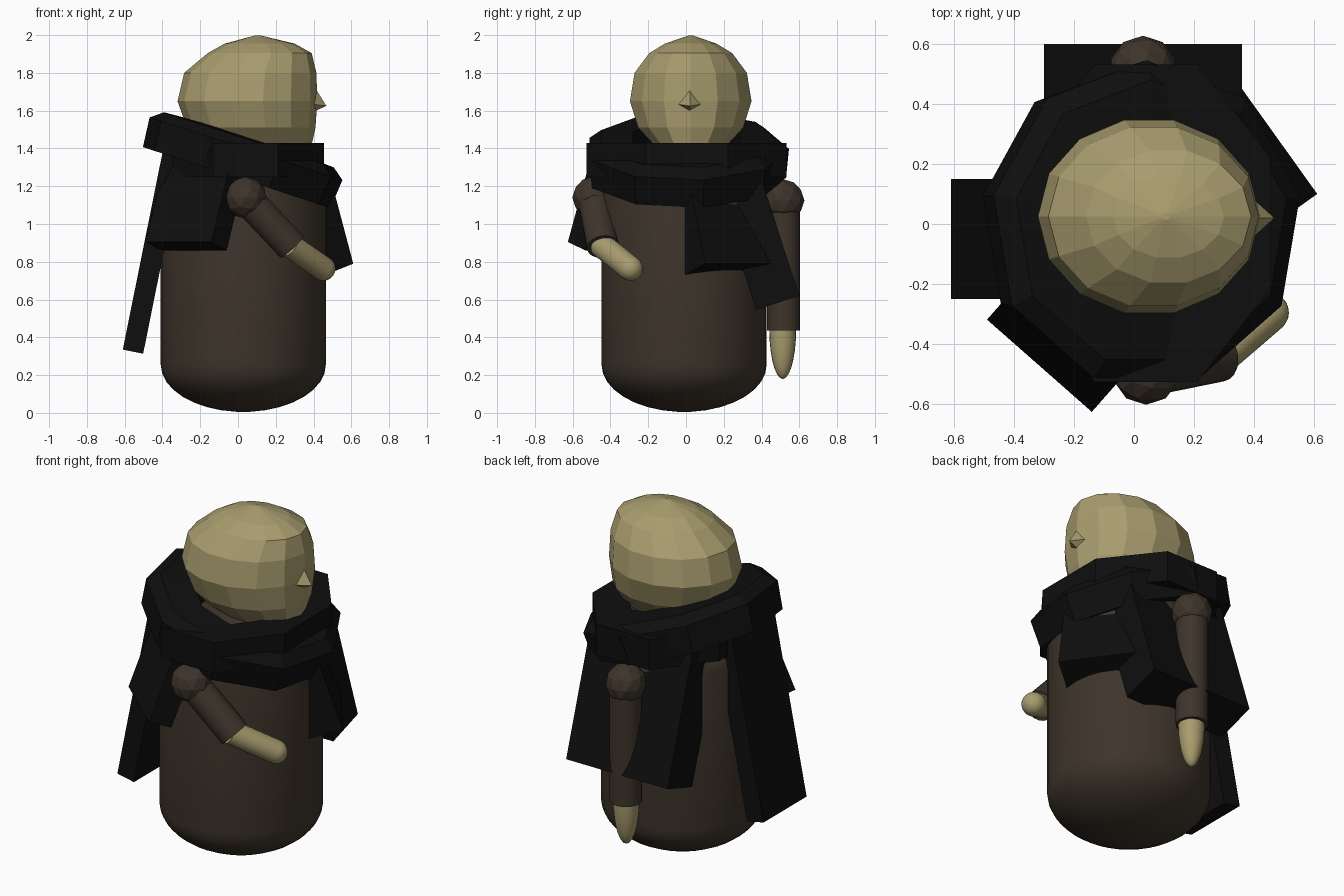
import bpy, bmesh, math
from mathutils import Vector, Matrix

if "Cube" in bpy.data.objects:
    bpy.data.objects.remove(bpy.data.objects["Cube"])


def material(name, rgb):
    m = bpy.data.materials.new(name)
    m.diffuse_color = (*rgb, 1)
    m.use_nodes = True
    m.node_tree.nodes["Principled BSDF"].inputs["Base Color"].default_value = m.diffuse_color
    return m


TAN = material("tan_skin", (0.39, 0.33, 0.155))
BROWN = material("dark_brown_cloth", (0.048, 0.035, 0.024))
BLACK = material("black_cloth", (0.0045, 0.0045, 0.0045))


def finish(name, bm, mat, smooth=None):
    bmesh.ops.recalc_face_normals(bm, faces=bm.faces)
    me = bpy.data.meshes.new(name)
    bm.to_mesh(me)
    bm.free()
    ob = bpy.data.objects.new(name, me)
    bpy.context.collection.objects.link(ob)
    me.materials.append(mat)
    if smooth:
        bpy.ops.object.select_all(action='DESELECT')
        ob.select_set(True)
        bpy.context.view_layer.objects.active = ob
        bpy.ops.object.shade_smooth_by_angle(angle=math.radians(smooth))
    return ob


def loft(bm, rings, cap=True, closed=False):
    """Bridge a list of equal-length point rings."""
    vs = [[bm.verts.new(p) for p in r] for r in rings]
    pairs = list(zip(vs, vs[1:])) + ([(vs[-1], vs[0])] if closed else [])
    for a, b in pairs:
        for i in range(len(a)):
            j = (i + 1) % len(a)
            bm.faces.new((a[i], a[j], b[j], b[i]))
    if cap and not closed:
        bm.faces.new(vs[0])
        bm.faces.new(vs[-1])


def oval(cx, cy, z, rx, ry, n, start=0.0):
    return [Vector((cx + rx * math.cos(start + math.tau * i / n),
                    cy + ry * math.sin(start + math.tau * i / n), z)) for i in range(n)]


def tube(name, a, b, profile, mat, n=20):
    """Revolved profile of (fraction along a-b, radius)."""
    a, b = Vector(a), Vector(b)
    rot = (b - a).to_track_quat('Z', 'Y')
    bm = bmesh.new()
    loft(bm, [[a + (b - a) * t + rot @ p for p in oval(0, 0, 0, r, r, n)] for t, r in profile])
    return finish(name, bm, mat, 35)


def ring(name, section, n, start, scale, matrix):
    """Faceted cloth ring from a (radius, height) section."""
    bm = bmesh.new()
    loft(bm, [oval(0, 0, z, r * scale[0], r * scale[1], n, start) for r, z in section], closed=True)
    bm.transform(matrix)
    return finish(name, bm, BLACK)


def flap(name, edge, normal, tilt, width, thick, length):
    """Hanging slab placed by the middle of its lower outer edge."""
    n = Vector((*normal, 0)).normalized()
    z = Vector((0, 0, 1))
    t = math.radians(tilt)
    up = z * math.cos(t) - n * math.sin(t)
    out = n * math.cos(t) + z * math.sin(t)
    side = n.cross(z)
    centre = Vector(edge) + up * length / 2 - out * thick / 2
    bm = bmesh.new()
    bmesh.ops.create_cube(bm, size=1)
    for v in bm.verts:
        c = v.co.copy()
        v.co = centre + side * c.x * width + out * c.y * thick + up * c.z * length
    return finish(name, bm, BLACK)


# Body: upright cylinder with rounded ends
R = 0.437
curve = [(math.sin(a), math.cos(a)) for a in (math.radians(5 + 85 * i / 8) for i in range(9))]
profile = [(0.255 - 0.25 * c, R * s) for s, c in curve]
profile += [(1.17 + 0.24 * c, R * s) for s, c in reversed(curve)]
bm = bmesh.new()
loft(bm, [oval(0.028, -0.01, z, r, r, 36) for z, r in profile])
finish("body", bm, BROWN, 30)

# Head: faceted lump with a flatter face on the +x side
bm = bmesh.new()
levels = [(1.33, 0.00, 0.28, 0.12), (1.42, -0.20, 0.39, 0.20), (1.51, -0.27, 0.41, 0.285),
          (1.65, -0.32, 0.42, 0.33), (1.80, -0.285, 0.415, 0.305),
          (1.905, -0.16, 0.39, 0.225), (1.955, -0.07, 0.30, 0.14), (1.998, 0.09, 0.12, 0.012)]
loft(bm, [oval((a + b) / 2, 0.025, z, (b - a) / 2, h, 14) for z, a, b, h in levels])
finish("head", bm, TAN)

# Nose: small wedge
bm = bmesh.new()
tip = bm.verts.new((0.468, 0.02, 1.625))
base = [bm.verts.new(p) for p in ((0.39, 0.02, 1.75), (0.39, 0.09, 1.635),
                                  (0.39, 0.02, 1.59), (0.39, -0.05, 1.635))]
bm.faces.new(base)
for i in range(4):
    bm.faces.new((base[i], base[(i + 1) % 4], tip))
finish("nose", bm, TAN)

# Scarf: tilted outer wrap over a level collar
ring("scarf_wrap", [(0.53, -0.12), (0.545, 0.04), (0.48, 0.09), (0.30, 0.10), (0.30, -0.10)],
     9, math.radians(90), (1, 1),
     Matrix.Translation((0.03, 0, 1.36)) @ Matrix.Rotation(math.radians(18), 4, 'Y'))
ring("scarf_collar", [(1.08, -0.09), (1.08, 0.09), (0.62, 0.09), (0.62, -0.09)],
     8, math.radians(22.5), (0.415, 0.53), Matrix.Translation((0.04, 0.003, 1.34)))

# Hanging cloth flaps
flap("left_long_flap", (-0.61, -0.05, 0.335), (-1, 0), 11.4, 0.40, 0.11, 1.12)
flap("front_flap", (-0.315, -0.472, 0.905), (-0.66, -0.75), 20, 0.465, 0.13, 0.55)
flap("right_flap", (0.485, 0.275, 0.79), (0.81, 0.58), 18, 0.43, 0.19, 0.45)
flap("back_flap", (0.03, 0.60, 0.62), (0, 1), 18, 0.66, 0.24, 0.78)

# Shoulders
for name, pos in (("front_shoulder", (0.04, -0.49, 1.14)), ("back_shoulder", (0.03, 0.515, 1.125))):
    bm = bmesh.new()
    bmesh.ops.create_icosphere(bm, subdivisions=2, radius=0.112, matrix=Matrix.Translation(pos))
    finish(name, bm, BROWN)

# Sleeves
tube("front_sleeve", (0.04, -0.49, 1.14), (0.285, -0.44, 0.88), [(0, 0.085), (1, 0.085)], BROWN)
tube("back_sleeve", (0.03, 0.517, 1.12), (0.03, 0.517, 0.435), [(0, 0.087), (1, 0.087)], BROWN)

# Hands: rounded front hand, pointed oval back hand
arc = [math.radians(88 * i / 7) for i in range(8)]
a, b = Vector((0.27, -0.45, 0.89)), Vector((0.45, -0.295, 0.765))
k = 0.066 / (b - a).length
tube("front_hand", a, b, [(0, 0.066)] + [(1 + k * math.sin(t), 0.066 * math.cos(t)) for t in arc], TAN)
tube("back_hand", (0.03, 0.512, 0.44), (0.03, 0.512, 0.18),
     [(math.sin(t), 0.071 * math.cos(t)) for t in arc], TAN)
